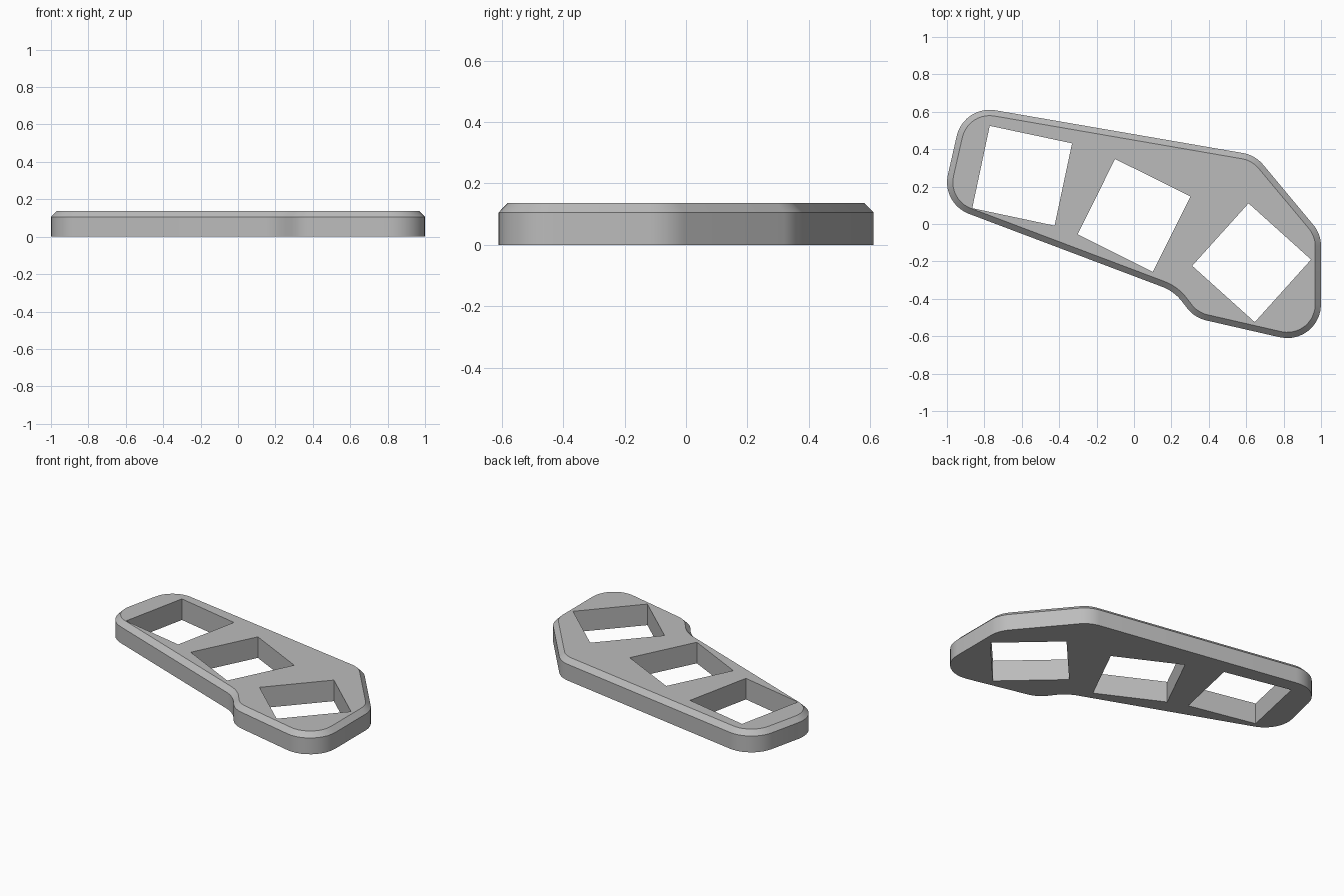
import bpy, bmesh, math
from mathutils import Vector, Matrix

cube = bpy.data.objects.get("Cube")
if cube:
    bpy.data.objects.remove(cube, do_unlink=True)

HEIGHT, SHOULDER, CHAMFER = 0.137, 0.106, 0.031
ARC_STEPS = 10

# Outline corners, counter-clockwise: x, y, fillet radius
CORNERS = [(-0.91, 0.637, 0.18), (-1.03, 0.11, 0.18), (0.215, -0.36, 0.24),
           (0.323, -0.501, 0.18), (1.0, -0.656, 0.18), (1.0, -0.054, 0.18),
           (0.648, 0.368, 0.18)]

# Square openings: centre x, centre y, turn in degrees
OPENINGS = [(-0.598, 0.258, -12), (0.0, 0.046, -26.5), (0.629, -0.207, -42)]
OPENING_SIDE = 0.45


def rounded_outline(inset):
    """Filleted outline, moved inwards by inset."""
    points = []
    for i, (x, y, radius) in enumerate(CORNERS):
        corner = Vector((x, y))
        before = Vector(CORNERS[i - 1][:2])
        after = Vector(CORNERS[(i + 1) % len(CORNERS)][:2])
        d_in, d_out = (corner - before).normalized(), (after - corner).normalized()
        turn = math.atan2(d_in.cross(d_out), d_in.dot(d_out))
        side = math.copysign(1, turn)
        outward = Vector((d_in.y, -d_in.x))
        start = corner - d_in * radius * math.tan(abs(turn) / 2)
        centre = start - outward * radius * side
        for k in range(ARC_STEPS + 1):
            normal = Matrix.Rotation(turn * k / ARC_STEPS, 2) @ outward
            points.append(centre + normal * (radius * side - inset))
    return points


def square(x, y, degrees):
    h = OPENING_SIDE / 2
    turn = Matrix.Rotation(math.radians(degrees), 2)
    return [Vector((x, y)) + turn @ Vector(c) for c in ((-h, -h), (-h, h), (h, h), (h, -h))]


def add_ring(bm, points, z):
    return [bm.verts.new((p.x, p.y, z)) for p in points]


def ring_edges(bm, ring):
    return [bm.edges.get((ring[i - 1], ring[i])) for i in range(len(ring))]


def bridge(bm, low, high):
    for i in range(len(low)):
        bm.faces.new((low[i - 1], low[i], high[i], high[i - 1]))


bm = bmesh.new()

# Outer wall and chamfer
bottom = add_ring(bm, rounded_outline(0), 0)
shoulder = add_ring(bm, rounded_outline(0), SHOULDER)
top = add_ring(bm, rounded_outline(CHAMFER), HEIGHT)
bridge(bm, bottom, shoulder)
bridge(bm, shoulder, top)
bottom_edges, top_edges = ring_edges(bm, bottom), ring_edges(bm, top)

# Walls of the openings
for opening in OPENINGS:
    low = add_ring(bm, square(*opening), 0)
    high = add_ring(bm, square(*opening), HEIGHT)
    bridge(bm, low, high)
    bottom_edges += ring_edges(bm, low)
    top_edges += ring_edges(bm, high)

# Flat top and underside around the openings
for edges, z in ((bottom_edges, -1), (top_edges, 1)):
    bmesh.ops.triangle_fill(bm, edges=edges, use_beauty=True, normal=(0, 0, z))
bmesh.ops.recalc_face_normals(bm, faces=bm.faces)

mesh = bpy.data.meshes.new("mounting_plate")
bm.to_mesh(mesh)
bm.free()
plate = bpy.data.objects.new("mounting_plate", mesh)
bpy.context.collection.objects.link(plate)

# Plain grey material
grey = bpy.data.materials.new("light_grey")
grey.use_nodes = True
colour = (0.5, 0.5, 0.5, 1)
grey.diffuse_color = colour
grey.node_tree.nodes["Principled BSDF"].inputs["Base Color"].default_value = colour
mesh.materials.append(grey)

# Smooth corners, crisp edges
bpy.ops.object.select_all(action='DESELECT')
plate.select_set(True)
bpy.context.view_layer.objects.active = plate
bpy.ops.object.shade_smooth_by_angle(angle=math.radians(30))
